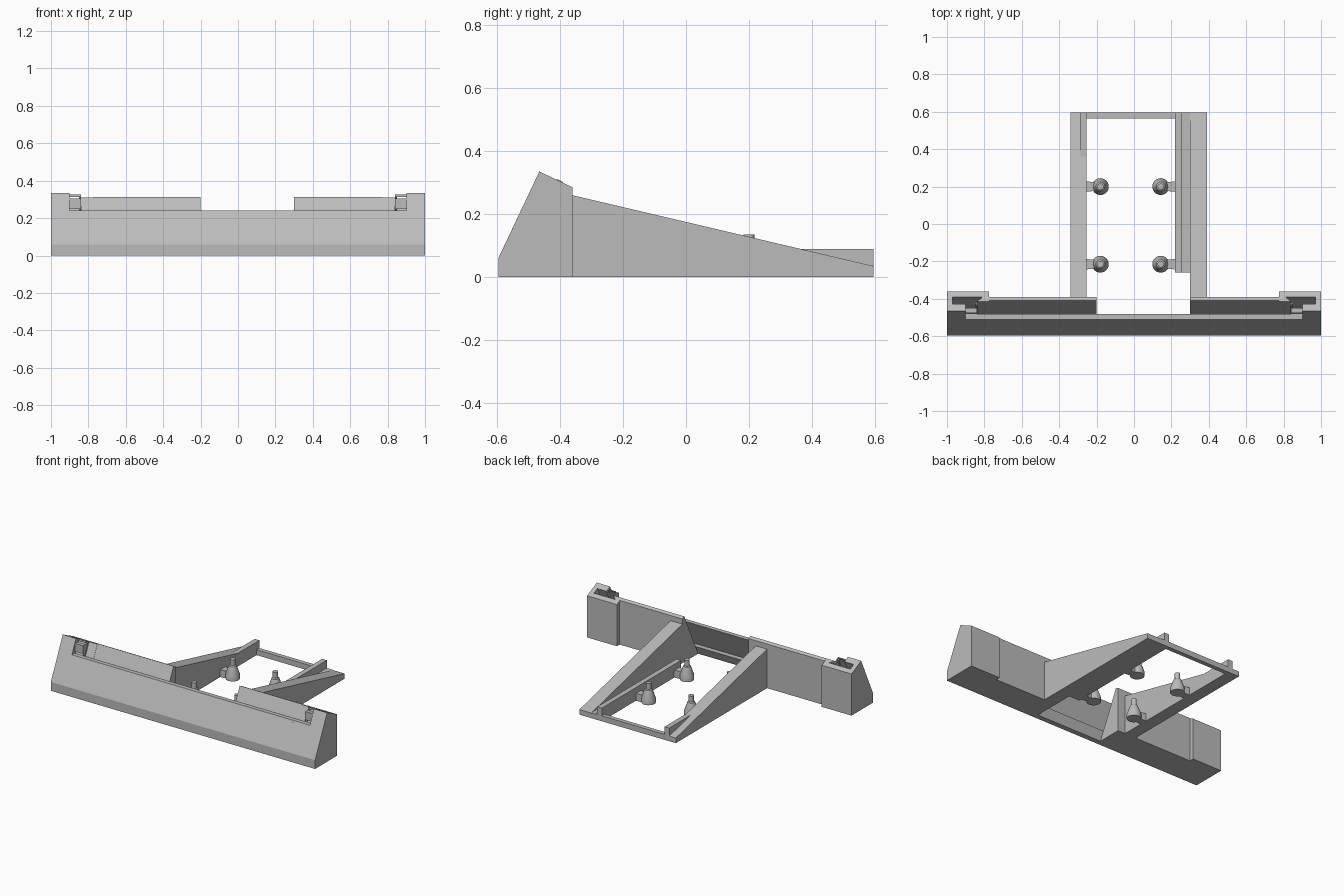
import bpy, bmesh
from mathutils import Vector

cube = bpy.data.objects.get("Cube")
if cube:
    bpy.data.objects.remove(cube)

gray = bpy.data.materials.new("plain gray")
gray.use_nodes = True
gray.diffuse_color = (0.5, 0.5, 0.5, 1)
gray.node_tree.nodes["Principled BSDF"].inputs["Base Color"].default_value = (0.5, 0.5, 0.5, 1)

LEAN = 0.473   # forward lean of the wall, y per z


def prism(name, ring, shift):
    """Closed solid: a ring of points swept along a vector."""
    bm = bmesh.new()
    face = bm.faces.new([bm.verts.new(p) for p in ring])
    moved = bmesh.ops.extrude_face_region(bm, geom=[face])["geom"]
    bmesh.ops.translate(bm, vec=Vector(shift), verts=[g for g in moved if isinstance(g, bmesh.types.BMVert)])
    bmesh.ops.recalc_face_normals(bm, faces=bm.faces)
    mesh = bpy.data.meshes.new(name)
    bm.to_mesh(mesh)
    bm.free()
    mesh.materials.append(gray)
    ob = bpy.data.objects.new(name, mesh)
    bpy.context.collection.objects.link(ob)
    return ob


def along_x(name, profile, x0, x1):
    return prism(name, [(x0, y, z) for y, z in profile], (x1 - x0, 0, 0))


def box(name, x0, x1, y0, y1, z0, z1):
    return along_x(name, [(y0, z0), (y1, z0), (y1, z1), (y0, z1)], x0, x1)


def carve(ob, cutters):
    for c in cutters:
        mod = ob.modifiers.new("cut", "BOOLEAN")
        mod.operation, mod.solver, mod.object = "DIFFERENCE", "EXACT", c
    graph = bpy.context.evaluated_depsgraph_get()
    mesh = bpy.data.meshes.new_from_object(ob.evaluated_get(graph))
    ob.modifiers.clear()
    ob.data = mesh
    for c in cutters:
        bpy.data.objects.remove(c)


# Leaning front wall with the slot floor
along_x("front_wall", [(-.595, 0), (-.595, .06), (-.51, .24), (-.48, .24),
                       (-.565, .06), (-.531, .06), (-.559, 0)], -.775, .775)

# Back wall in two halves, leaving an open gap
back = [(-.559, 0), (-.41, .312), (-.39, .302), (-.39, 0)]
along_x("back_wall_right", back, -.775, -.2)
along_x("back_wall_left", back, .3, .775)

# End blocks with the slot mouth and a leaning hooked pocket
for side, s in (("left", 1), ("right", -1)):
    block = along_x("end_block_" + side, [(-.595, 0), (-.595, .06), (-.465, .335),
                                          (-.36, .285), (-.36, 0)], s * .775, s)
    slot = along_x("slot_cutter", [(-.7, .24), (-.48, .24), (-.565, .06), (-.531, .06),
                                   (-.399, .34), (-.399, .4), (-.7, .4)], s * .7, s * .84)
    step = along_x("step_cutter", [(-.7, .24), (-.475, .24), (-.475, .305), (-.445, .305),
                                   (-.445, .4), (-.7, .4)], s * .83, s * .9)
    outline = [(.81, -.385), (.97, -.385), (.97, -.43), (.9, -.43),
               (.9, -.446), (.84, -.446), (.85, -.425)]
    low, high = .06, .4
    pocket = prism("pocket_cutter", [(s * x, y + LEAN * (low - .31), low) for x, y in outline],
                   (0, LEAN * (high - low), high - low))
    carve(block, [slot, step, pocket])

# Sloping arms
arm = [(-.4, 0), (-.4, .269), (.595, .035), (.595, 0)]
along_x("arm_right", arm, -.34, -.255)
along_x("arm_left", arm, .3, .39)

# Low rails, floor strip and rear crossbar
box("rail_right", -.29, -.255, .3, .595, 0, .09)
box("rail_left", .22, .255, -.26, .595, 0, .09)
box("floor_strip", .255, .3, -.26, .595, 0, .037)
box("rear_crossbar", -.255, .22, .565, .595, 0, .037)


# Turned standoffs on tapered brackets
def standoff(name, x, y, segments=24):
    profile = [(.045, 0), (.045, .03), (.024, .09), (.017, .095), (.017, .135)]
    bm = bmesh.new()
    rim = [bm.verts.new((x + r, y, z)) for r, z in profile]
    ends = [bm.verts.new((x, y, 0))] + rim + [bm.verts.new((x, y, profile[-1][1]))]
    edges = [bm.edges.new(pair) for pair in zip(ends, ends[1:])]
    bmesh.ops.spin(bm, geom=ends + edges, cent=(x, y, 0), axis=(0, 0, 1),
                   angle=6.283185, steps=segments, use_merge=True)
    bmesh.ops.remove_doubles(bm, verts=bm.verts, dist=.0005)
    bmesh.ops.recalc_face_normals(bm, faces=bm.faces)
    mesh = bpy.data.meshes.new(name)
    bm.to_mesh(mesh)
    bm.free()
    mesh.materials.append(gray)
    ob = bpy.data.objects.new(name, mesh)
    bpy.context.collection.objects.link(ob)
    bpy.ops.object.select_all(action="DESELECT")
    ob.select_set(True)
    bpy.context.view_layer.objects.active = ob
    bpy.ops.object.shade_smooth_by_angle(angle=.5)


for row, y in (("rear", .2), ("front", -.215)):
    for side, x, root in (("right", -.18, -.256), ("left", .143, .221)):
        standoff(f"standoff_{row}_{side}", x, y)
        prism(f"bracket_{row}_{side}", [(root, y - .028, 0), (root, y + .028, 0),
                                        (x, y + .04, 0), (x, y - .04, 0)][:2]
              + [(x, y + .02, 0), (x, y - .02, 0)], (0, 0, .05))
